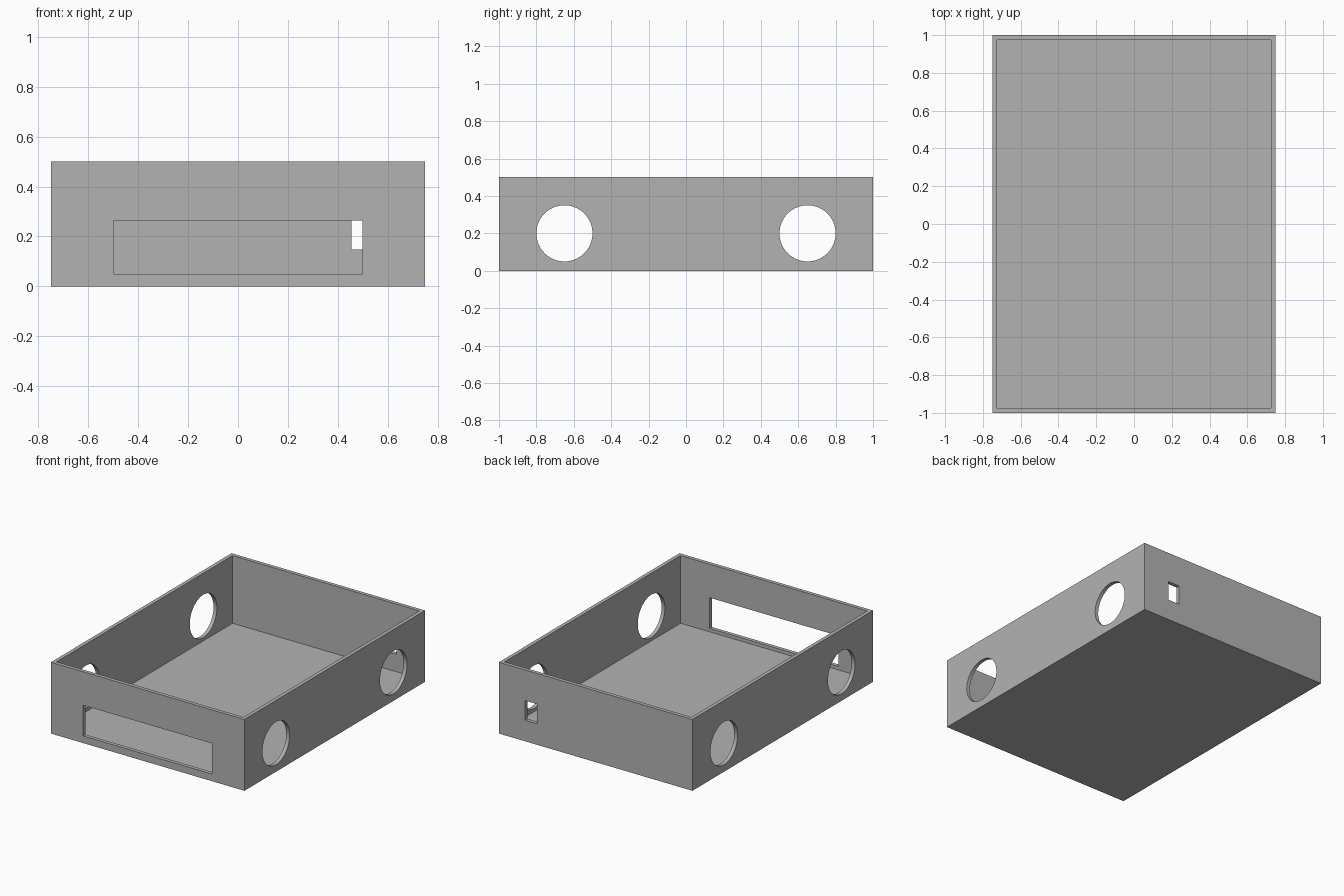
import bpy
from math import pi

if "Cube" in bpy.data.objects:
    bpy.data.objects.remove(bpy.data.objects["Cube"], do_unlink=True)

W, D, H, T = 1.5, 2.0, 0.5, 0.026

# Single plain grey material
grey = bpy.data.materials.new("plain_grey")
grey.use_nodes = True
colour = (0.45, 0.45, 0.45, 1)
grey.diffuse_color = colour
grey.node_tree.nodes["Principled BSDF"].inputs["Base Color"].default_value = colour


def block(name, x, y, z):
    """Box given by its (min, max) range on each axis."""
    spans = (x, y, z)
    bpy.ops.mesh.primitive_cube_add(size=1, location=[(a + b) / 2 for a, b in spans])
    ob = bpy.context.object
    ob.name = name
    ob.scale = [b - a for a, b in spans]
    bpy.ops.object.transform_apply(location=False, rotation=False, scale=True)
    return ob


# Solid body of the tray
tray = block("open_tray", (-W / 2, W / 2), (-D / 2, D / 2), (0, H))
tray.data.materials.append(grey)

# Cavity, front slot and small back port
cutters = [
    block("cavity_cutter", (-W / 2 + T, W / 2 - T), (-D / 2 + T, D / 2 - T), (T, H + 0.2)),
    block("front_slot_cutter", (-0.5, 0.5), (-D / 2 - 0.1, -D / 2 + 0.1), (0.05, 0.265)),
    block("back_port_cutter", (0.455, 0.547), (D / 2 - 0.1, D / 2 + 0.1), (0.148, 0.285)),
]

# Round holes through both side walls
for y in (-0.65, 0.65):
    bpy.ops.mesh.primitive_cylinder_add(vertices=64, radius=0.15, depth=W + 0.4,
                                        location=(0, y, 0.2), rotation=(0, pi / 2, 0))
    bpy.context.object.name = "side_hole_cutter"
    cutters.append(bpy.context.object)

# Cut everything out of the body, then drop the cutters
bpy.ops.object.select_all(action="DESELECT")
tray.select_set(True)
bpy.context.view_layer.objects.active = tray
for cutter in cutters:
    cutter.hide_render = True
    mod = tray.modifiers.new("cut", "BOOLEAN")
    mod.operation = "DIFFERENCE"
    mod.solver = "EXACT"
    mod.object = cutter
    bpy.ops.object.modifier_apply(modifier=mod.name)
    bpy.data.objects.remove(cutter, do_unlink=True)

# Smooth hole rims, sharp box edges
bpy.ops.object.shade_smooth_by_angle(angle=pi / 6)
